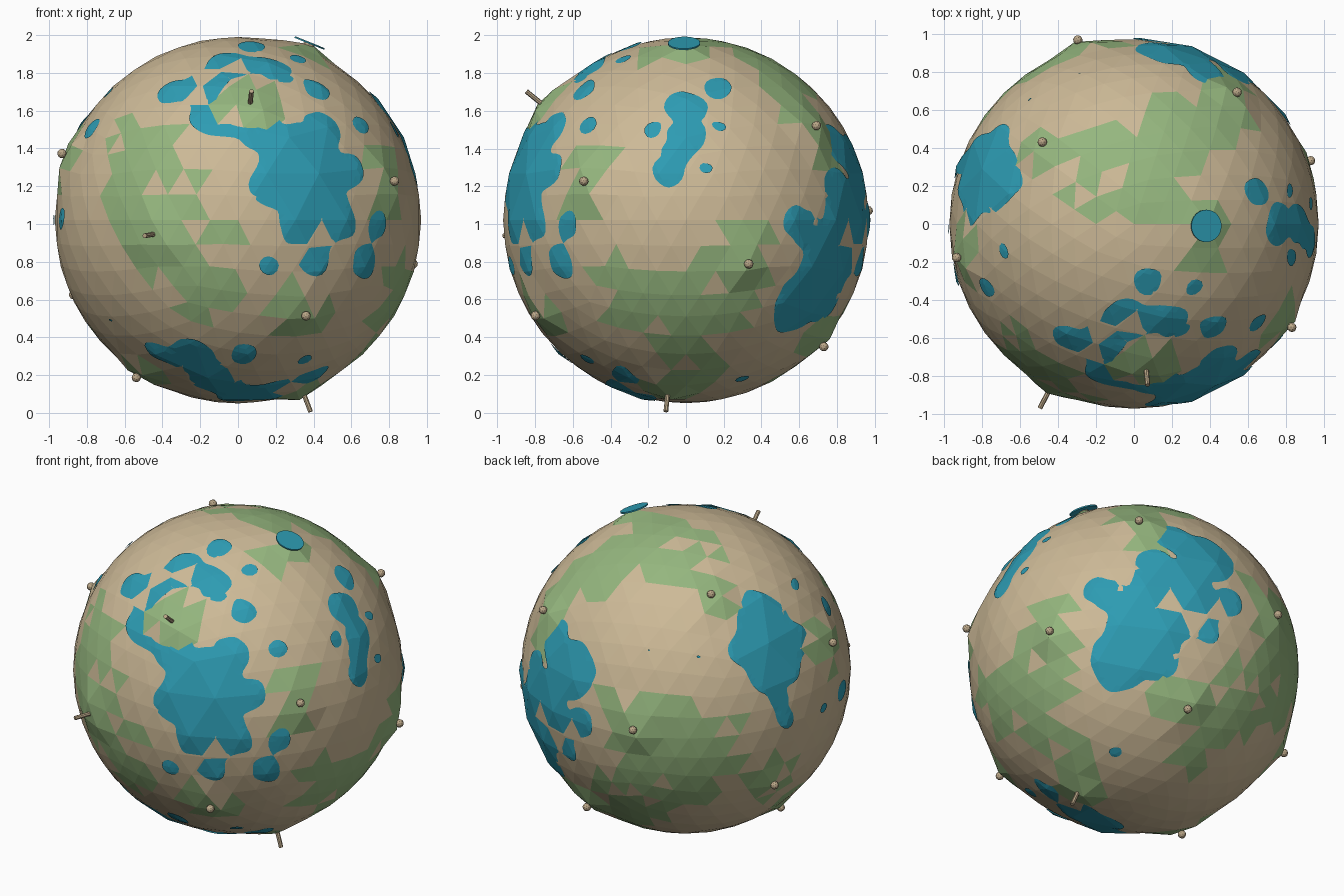
import bpy, bmesh, random
from math import sin
from mathutils import Vector

random.seed(4)
if "Cube" in bpy.data.objects:
    bpy.data.objects.remove(bpy.data.objects["Cube"])

CENTRE = Vector((0, 0, 1.02))
LAND_RADIUS, WATER_RADIUS = 0.97, 0.982


def make_material(name, colour):
    mat = bpy.data.materials.new(name)
    mat.use_nodes = True
    mat.diffuse_color = (*colour, 1)
    mat.node_tree.nodes["Principled BSDF"].inputs["Base Color"].default_value = (*colour, 1)
    return mat


sand = make_material("sand", (0.61, 0.49, 0.31))
grass = make_material("grass green", (0.30, 0.47, 0.21))
water = make_material("lake teal", (0.026, 0.33, 0.45))
clay = make_material("clay brown", (0.50, 0.39, 0.25))

# Each side of the globe: direction it faces, and the height of its origin
SIDES = {
    "front": ((0, -1, 0), 1.02),
    "left": ((1, 0, 0), 1.02),
    "top": ((0, -0.001, 1), 0),
    "rear_upper": ((-0.54, 0.73, 0.41), 0),
    "rear_lower": ((0.54, 0.65, -0.53), 0),
}


def spots(side, *circles):
    """Turn flat circles on one side into (direction, radius) spots on the globe."""
    out, base = SIDES[side]
    out = Vector(out).normalized()
    right = Vector((0, 0, 1)).cross(out).normalized()
    up = out.cross(right)
    result = []
    for u, v, radius in circles:
        u, v = u / LAND_RADIUS, (v - base) / LAND_RADIUS
        depth = max(0, 1 - u * u - v * v) ** 0.5
        result.append(((right * u + up * v + out * depth).normalized(), radius))
    return result


def signed_distance(direction, areas):
    """Negative inside any of the round areas."""
    return min((direction - centre).length - radius for centre, radius in areas)


def finish(bm, name, materials):
    mesh = bpy.data.meshes.new(name)
    bm.to_mesh(mesh)
    bm.free()
    obj = bpy.data.objects.new(name, mesh)
    for mat in materials:
        mesh.materials.append(mat)
    obj.location = CENTRE
    bpy.context.collection.objects.link(obj)
    return obj


# Lakes
lakes = spots(
    "front", (.35, 1.33, .24), (.4, 1.05, .22), (.12, 1.5, .13), (.45, 1.5, .12),
    (.4, .84, .12), (.55, 1, .1), (.2, 1.2, .14), (0, 1.55, .1), (-.15, 1.58, .12),
    (-.17, 1.72, .15), (-.33, 1.7, .1), (-.05, 1.84, .13), (.12, 1.84, .1), (.2, 1.8, .1),
    (.42, 1.71, .08), (.65, 1.52, .06), (.6, 1.28, .1), (.74, .99, .08), (.67, .79, .09),
    (.08, 1.94, .09), (.33, 1.87, .06), (.17, .77, .05), (-.78, 1.5, .07), (-.67, .5, .03))
lakes += spots(
    "front", (-.25, .28, .16), (-.42, .33, .07), (-.12, .17, .16), (.03, .1, .15),
    (.2, .12, .14), (.35, .17, .1), (.44, .22, .05), (.02, .3, .08), (.35, .28, .04))
lakes += spots(
    "left", (0, 1.62, .12), (0, 1.47, .12), (-.1, 1.28, .1), (-.06, 1.38, .09),
    (.16, 1.72, .08), (.18, 1.52, .06), (.1, 1.3, .05), (-.18, 1.5, .06))
lakes += spots(
    "rear_upper", (.45, .28, .19), (.5, .05, .2), (.56, -.28, .07), (.36, .13, .13),
    (.54, -.17, .08), (.38, .38, .1), (.62, .18, .12), (.05, .09, .04), (-.24, .12, .02),
    (.91, -.12, .07), (.8, -.22, .04), (.63, .51, .05))
lakes += spots(
    "rear_lower", (.25, .45, .28), (.05, .3, .2), (-.08, .08, .18), (-.18, .48, .12),
    (.42, .68, .2), (.55, .42, .1), (.12, .12, .16), (.44, .23, .07), (.1, .65, .12),
    (.25, .78, .13), (-.12, -.46, .03))

# Grassland
meadows = spots(
    "front", (-.5, 1.3, .24), (-.35, 1.12, .2), (-.6, 1.1, .16), (-.3, .77, .17),
    (-.1, .68, .13), (-.22, .57, .13), (-.6, 1.48, .13), (-.08, .95, .1), (-.42, 1.45, .13),
    (-.5, .8, .13), (.9, .65, .15), (.7, .33, .15), (.55, .2, .15), (-.72, .35, .13))
meadows += spots(
    "left", (-.5, 1.33, .14), (-.6, 1.1, .12), (.32, .9, .17), (.17, .75, .14),
    (.32, .72, .14), (-.1, .65, .14), (-.36, .7, .15), (-.3, .53, .16), (0, .5, .16),
    (.22, .55, .15), (-.05, .36, .12), (.5, 1.72, .12), (0, .13, .16), (.6, .25, .12))
meadows += spots(
    "top", (-.45, .4, .14), (-.2, .2, .18), (-.1, .4, .17), (.1, .37, .18), (.22, .6, .12),
    (.42, .57, .13), (0, .1, .12), (.17, .15, .13), (.38, -.17, .13), (.25, .4, .12))
meadows += spots(
    "rear_upper", (-.4, -.2, .15), (-.15, -.25, .18), (.18, -.35, .13), (-.3, -.5, .19),
    (0, -.55, .19), (.2, -.55, .13), (-.2, -.75, .14), (.05, -.75, .12), (-.84, .22, .13))
meadows += spots(
    "rear_lower", (.25, -.15, .17), (.45, -.3, .15), (.35, -.5, .12), (.65, -.25, .16),
    (.75, .05, .14), (.6, -.05, .14), (-.35, -.45, .1), (-.55, -.1, .12))

# Hilltop sites: round beacons, thin masts and one dish
beacons = [Vector(p).normalized() for p in (
    (.84, -.55, .21), (.37, -.82, -.52), (-.53, -.2, -.82), (-.95, -.18, .36),
    (.92, .33, -.23), (.54, .69, .5), (.2, .73, -.67), (-.47, .42, .76),
    (-.29, .95, .05), (-.86, .33, -.39))]
masts = [Vector(p).normalized() for p in (
    (.07, -.83, .67), (-.48, -.94, -.08), (.36, -.1, -.95))]
dish_site = Vector((.38, -.01, .94)).normalized()
hills = [(site, .18) for site in beacons + masts + [dish_site]]
front_hill = spots("front", (.05, 1.64, .17))
hills += front_hill

# Land globe: faceted sphere with raised hills, faces turned green by area
bm = bmesh.new()
bmesh.ops.create_icosphere(bm, subdivisions=4, radius=LAND_RADIUS)
for v in bm.verts:
    inside = max(0, -signed_distance(v.co.normalized(), hills)) / .18
    v.co *= 1 + 0.04 * min(1, inside * 1.3)
for f in bm.faces:
    direction = f.calc_center_median().normalized()
    in_meadow = signed_distance(direction, meadows) < 0 and random.random() > .08
    on_hill = signed_distance(direction, hills) < 0 and random.random() > .25
    f.material_index = int(in_meadow or on_hill)
finish(bm, "land_globe", [sand, grass])

# Lake surfaces: coarse facets cut finely, kept only inside the lake outlines
bm = bmesh.new()
bmesh.ops.create_icosphere(bm, subdivisions=3, radius=WATER_RADIUS)
bmesh.ops.subdivide_edges(bm, edges=bm.edges[:], cuts=7, use_grid_fill=True)
dry = []
for f in bm.faces:
    d = f.calc_center_median().normalized()
    ripple = 0.012 * (sin(23 * d.x + 9 * d.z) + sin(27 * d.y - 13 * d.z))
    if signed_distance(d, lakes) > ripple or signed_distance(d, front_hill) < 0:
        dry.append(f)
bmesh.ops.delete(bm, geom=dry, context="FACES")
# Even out the shorelines
for step in range(2):
    moved = {}
    for v in bm.verts:
        shore = [e.other_vert(v).co for e in v.link_edges if e.is_boundary]
        if len(shore) == 2:
            moved[v] = v.co * 0.5 + (shore[0] + shore[1]) * 0.25
    for v, co in moved.items():
        v.co = co
finish(bm, "lakes", [water])


def upright(direction, distance):
    """Matrix that stands a part on the globe, pointing outward."""
    matrix = direction.to_track_quat("Z", "Y").to_matrix().to_4x4()
    matrix.translation = direction * distance
    return matrix


def add_cylinder(name, direction, inner, outer, radius, sides, mat):
    bm = bmesh.new()
    bmesh.ops.create_cone(bm, cap_ends=True, segments=sides, radius1=radius, radius2=radius,
                          depth=outer - inner, matrix=upright(direction, (inner + outer) / 2))
    return finish(bm, name, [mat])


for i, site in enumerate(beacons):
    bm = bmesh.new()
    bmesh.ops.create_icosphere(bm, subdivisions=2, radius=0.025, matrix=upright(site, 1.012))
    finish(bm, f"beacon_{i + 1}", [clay])

for i, site in enumerate(masts):
    add_cylinder(f"mast_{i + 1}", site, 0.97, 1.09, 0.013, 8, clay)

add_cylinder("dish_stem", dish_site, 0.97, 1.01, 0.03, 8, clay)
add_cylinder("dish", dish_site, 1.008, 1.016, 0.085, 32, water)
